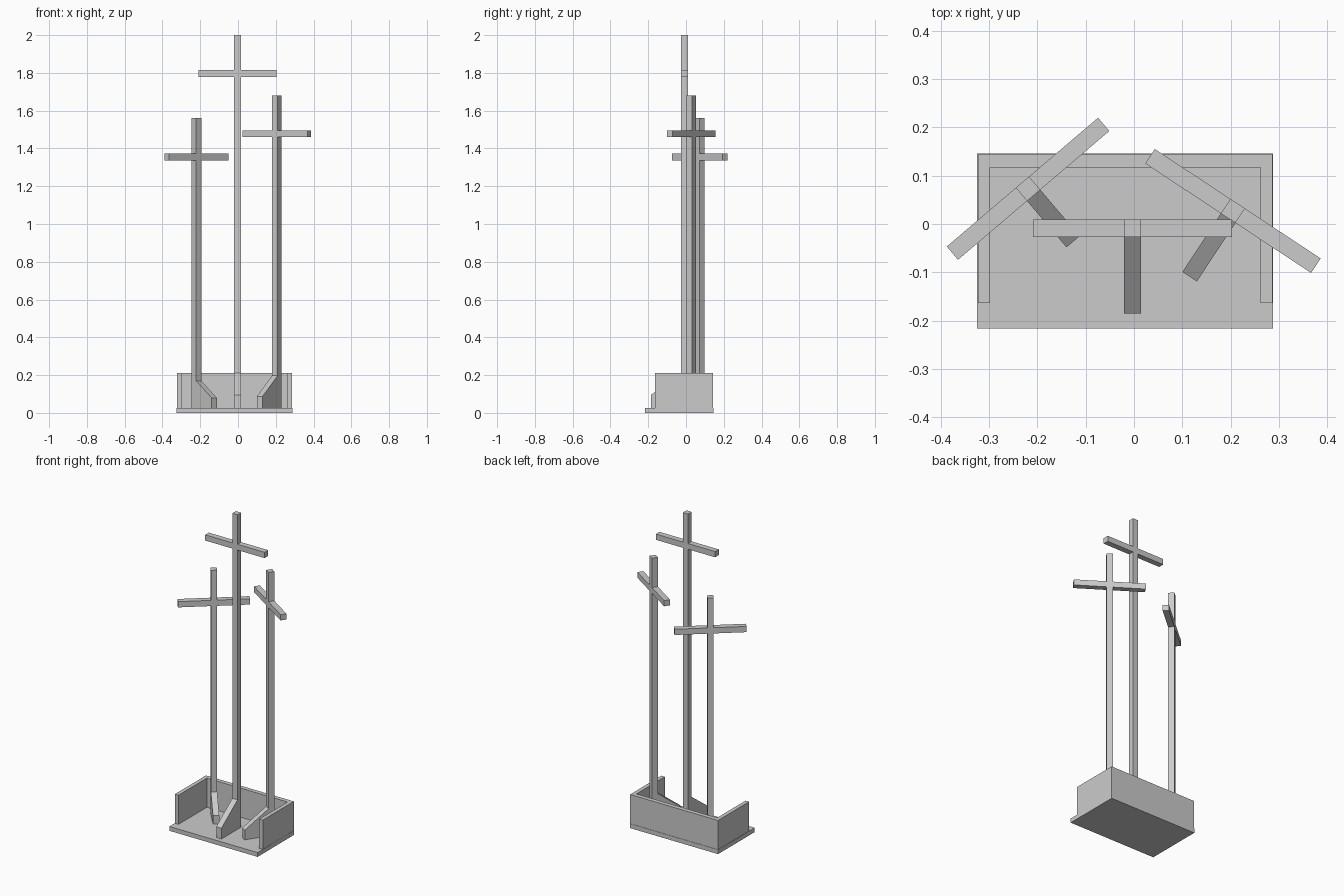
import bpy, bmesh, math
from mathutils import Matrix, Vector

if "Cube" in bpy.data.objects:
    bpy.data.objects.remove(bpy.data.objects["Cube"])

FLOOR = 0.027   # top of the base plate
W = 0.036       # timber thickness


def prism(name, points, direction, matrix=Matrix()):
    """Extrude a planar outline along a direction and place it."""
    bm = bmesh.new()
    face = bm.faces.new([bm.verts.new(p) for p in points])
    ext = bmesh.ops.extrude_face_region(bm, geom=[face])
    verts = [v for v in ext["geom"] if isinstance(v, bmesh.types.BMVert)]
    bmesh.ops.translate(bm, verts=verts, vec=Vector(direction))
    bmesh.ops.recalc_face_normals(bm, faces=bm.faces)
    mesh = bpy.data.meshes.new(name)
    bm.to_mesh(mesh)
    bm.free()
    obj = bpy.data.objects.new(name, mesh)
    obj.matrix_world = matrix
    bpy.context.collection.objects.link(obj)
    return obj


def cross(side, x, y, angle, top, bar_z, reach, brace_low, brace_high):
    place = Matrix.Translation((x, y, 0)) @ Matrix.Rotation(math.radians(angle), 4, 'Z')
    h, arm = W / 2, 0.2058
    z0, z1 = bar_z - h, bar_z + h
    # post and crossbar in one outline
    half = [(h, FLOOR), (h, z0), (arm, z0), (arm, z1), (h, z1), (h, top)]
    outline = half + [(-px, pz) for px, pz in reversed(half)]
    prism(side + "_cross", [(px, -h, pz) for px, pz in outline], (0, W, 0), place)
    # sloping foot brace
    brace = [(-h, FLOOR), (-reach, FLOOR), (-reach, brace_low), (-h, brace_high)]
    prism(side + "_foot_brace", [(-h, py, pz) for py, pz in brace], (W, 0, 0), place)


# base plate
prism("base_plate", [(-0.325, -0.217, 0), (0.288, -0.217, 0), (0.288, 0.146, 0),
                     (-0.325, 0.146, 0)], (0, 0, FLOOR))

# three-sided wall, open at the front
prism("surround_wall", [(x, y, FLOOR) for x, y in [
    (-0.323, -0.164), (-0.298, -0.164), (-0.298, 0.117), (0.262, 0.117),
    (0.262, -0.164), (0.287, -0.164), (0.287, 0.144), (-0.323, 0.144)]],
    (0, 0, 0.21 - FLOOR))

# three crosses
cross("middle", -0.003, -0.0085, 0, 2.0, 1.797, 0.177, 0.095, 0.212)
cross("left", -0.2195, 0.073, 40.4, 1.56, 1.354, 0.144, 0.08, 0.17)
cross("right", 0.205, 0.027, -33.4, 1.68, 1.478, 0.163, 0.088, 0.197)
